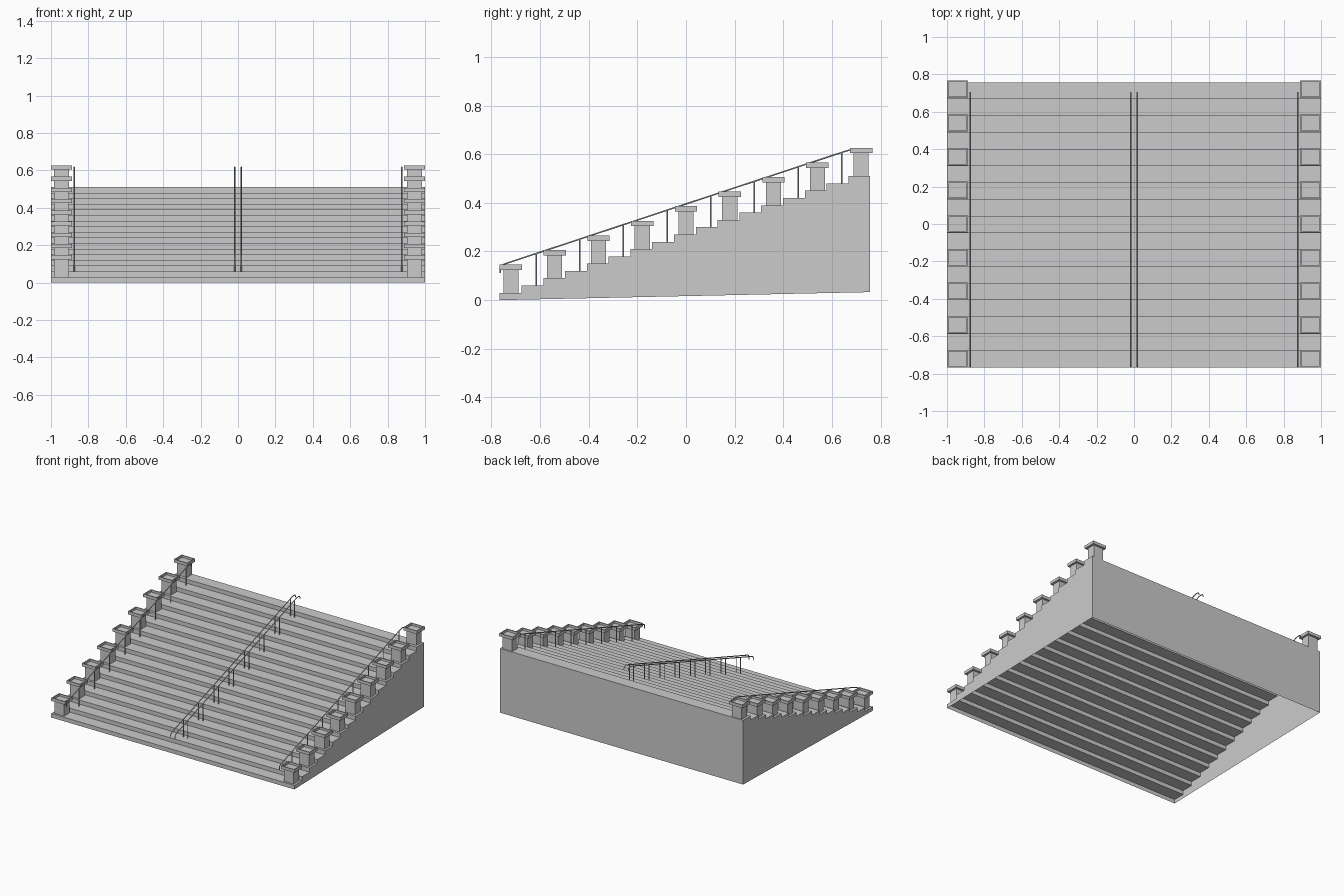
import bpy
import bmesh
from mathutils import Vector

cube = bpy.data.objects.get("Cube")
if cube:
    bpy.data.objects.remove(cube, do_unlink=True)

STEPS, RISE, RUN = 17, 0.03, 0.0896
FRONT = -0.766
BACK = FRONT + STEPS * RUN
PITCH = 0.18          # spacing of pillars and rail posts, every second step


def link(name, data):
    ob = bpy.data.objects.new(name, data)
    bpy.context.collection.objects.link(ob)
    return ob


def finish(name, bm):
    bmesh.ops.recalc_face_normals(bm, faces=bm.faces)
    mesh = bpy.data.meshes.new(name)
    bm.to_mesh(mesh)
    bm.free()
    return link(name, mesh)


def add_box(bm, low, high):
    """Add a box between two corners and return its top face."""
    low, high = Vector(low), Vector(high)
    verts = bmesh.ops.create_cube(bm, size=1)["verts"]
    bmesh.ops.scale(bm, vec=high - low, verts=verts)
    bmesh.ops.translate(bm, vec=(low + high) / 2, verts=verts)
    faces = {f for v in verts for f in v.link_faces}
    return max(faces, key=lambda f: f.calc_center_median().z)


# Staircase: hollow shell with treads, risers, back and sides, open below
def build_stairs():
    profile = [(FRONT, 0)]
    for i in range(STEPS):
        z = (i + 1) * RISE
        profile += [(FRONT + i * RUN, z), (FRONT + (i + 1) * RUN, z)]
    profile.append((BACK, 0.033))
    bm = bmesh.new()
    right = [bm.verts.new((-1, y, z)) for y, z in profile]
    left = [bm.verts.new((1, y, z)) for y, z in profile]
    for i in range(len(profile) - 1):
        bm.faces.new((right[i], right[i + 1], left[i + 1], left[i]))
    bm.faces.new(right[::-1])
    bm.faces.new(left)
    finish("staircase", bm)


# Pillar: shaft with a wider cap that has a sunken top
def build_pillar(name, x, y, z):
    bm = bmesh.new()
    add_box(bm, (x - 0.04, y - 0.031, z), (x + 0.04, y + 0.031, z + 0.094))
    top = add_box(bm, (x - 0.056, y - 0.046, z + 0.094),
                  (x + 0.056, y + 0.046, z + 0.116))
    bmesh.ops.inset_region(bm, faces=[top], thickness=0.011)
    walls = bmesh.ops.extrude_discrete_faces(bm, faces=[top])["faces"]
    bmesh.ops.translate(bm, vec=(0, 0, -0.016), verts=walls[0].verts)
    finish(name, bm)


# Handrail: sloping bar with hooked ends, on a row of thin posts
def build_handrail(name, x):
    curve = bpy.data.curves.new(name, "CURVE")
    curve.dimensions = "3D"
    curve.bevel_depth = 0.0035
    curve.bevel_resolution = 1
    curve.use_fill_caps = True

    def bar(points):
        spline = curve.splines.new("POLY")
        spline.points.add(len(points) - 1)
        for p, (y, z) in zip(spline.points, points):
            p.co = (x, y, z, 1)

    bar([(-0.764, 0.112), (-0.765, 0.132), (-0.758, 0.143), (-0.745, 0.149),
         (0.66, 0.614), (0.68, 0.618), (0.697, 0.614), (0.704, 0.596)])
    for i in range(8):
        y = -0.616 + i * PITCH * 0.997
        bar([(y, RISE * 2 * (i + 1)), (y, 0.149 + (y + 0.745) * 0.331)])
    link(name, curve)


build_stairs()
for side, sign in (("left", 1), ("right", -1)):
    for i in range(9):
        build_pillar(f"{side}_pillar_{i + 1}", sign * 0.944,
                     -0.72 + i * PITCH, RISE * (2 * i + 1))
    build_handrail(f"{side}_handrail", sign * 0.876)
    build_handrail(f"{side}_centre_handrail", sign * 0.018)
